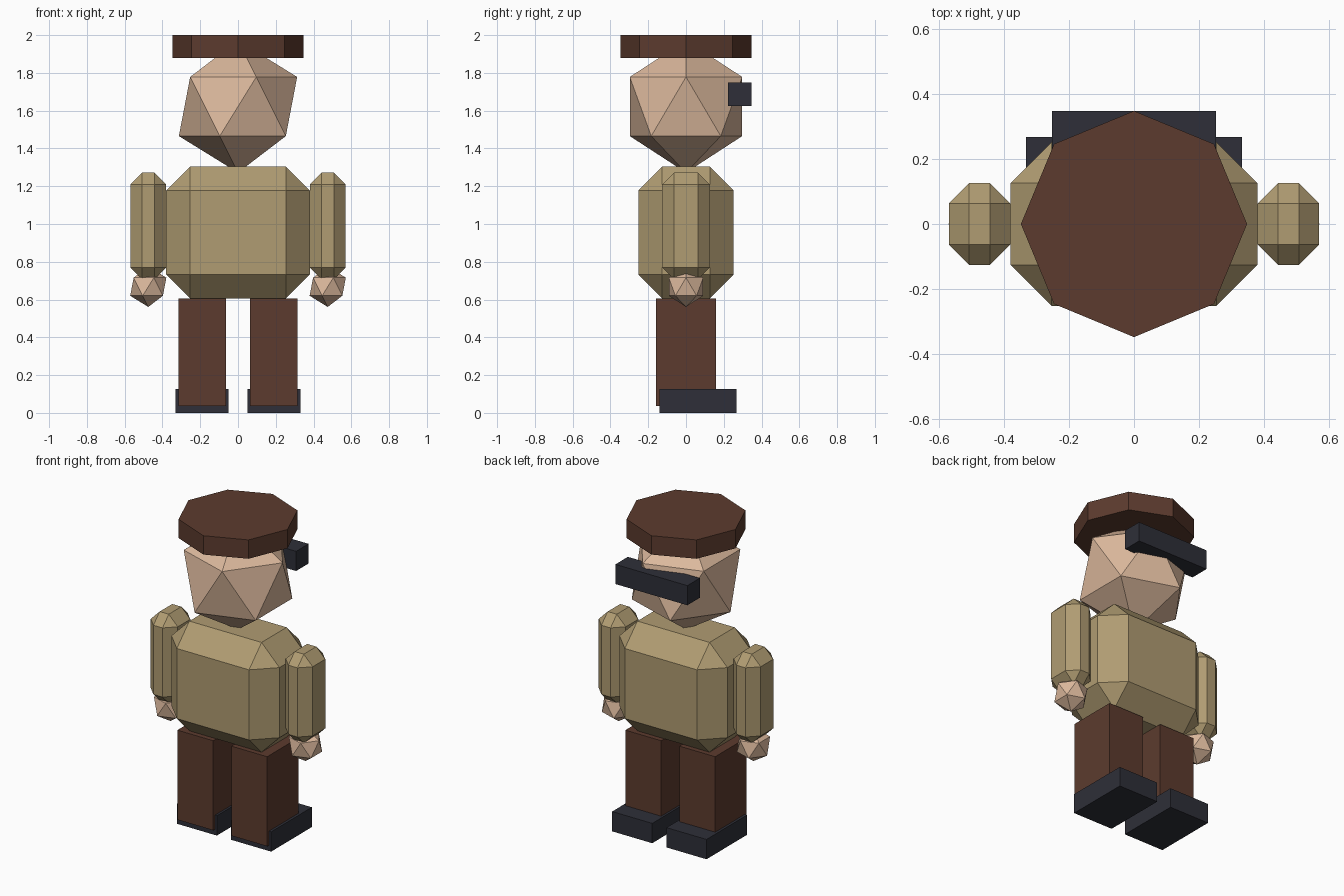
import bpy, bmesh
from mathutils import Matrix, Vector

if "Cube" in bpy.data.objects:
    bpy.data.objects.remove(bpy.data.objects["Cube"])


def material(name, rgb):
    # sRGB 0-255 to linear
    lin = [((c / 255 + 0.055) / 1.055) ** 2.4 for c in rgb]
    m = bpy.data.materials.new(name)
    m.diffuse_color = (*lin, 1)
    m.use_nodes = True
    m.node_tree.nodes["Principled BSDF"].inputs["Base Color"].default_value = m.diffuse_color
    return m


TAN = material("tan_cloth", (176, 156, 114))
BROWN = material("brown_cloth", (92, 59, 46))
SKIN = material("skin", (219, 184, 156))
DARK = material("dark_leather", (46, 47, 56))


def finish(name, bm, mat):
    mesh = bpy.data.meshes.new(name)
    bm.normal_update()
    bm.to_mesh(mesh)
    bm.free()
    mesh.materials.append(mat)
    obj = bpy.data.objects.new(name, mesh)
    bpy.context.collection.objects.link(obj)
    return obj


def box(name, lo, hi, mat, bevel=0):
    lo, hi = Vector(lo), Vector(hi)
    bm = bmesh.new()
    m = Matrix.Translation((lo + hi) / 2) @ Matrix.Diagonal((*(hi - lo), 1))
    bmesh.ops.create_cube(bm, size=1, matrix=m)
    if bevel:
        bmesh.ops.bevel(bm, geom=bm.edges[:], offset=bevel, segments=1,
                        affect='EDGES', profile=0.5)
    return finish(name, bm, mat)


def ball(name, centre, radius, mat):
    bm = bmesh.new()
    bmesh.ops.create_icosphere(bm, subdivisions=1, radius=radius,
                               matrix=Matrix.Translation(centre))
    return finish(name, bm, mat)


# Torso and head
box("torso", (-0.38, -0.252, 0.606), (0.38, 0.252, 1.304), TAN, 0.126)
ball("head", (0, 0, 1.622), 0.35, SKIN)

# Eight-sided flat cap, corners on the axes
bm = bmesh.new()
bmesh.ops.create_cone(bm, cap_ends=True, segments=8, radius1=0.348, radius2=0.348,
                      depth=0.12, matrix=Matrix.Translation((0, 0, 1.94)))
finish("cap", bm, BROWN)

# Bar across the head
box("head_bar", (-0.253, 0.223, 1.625), (0.253, 0.348, 1.75), DARK)

# Limbs, left and right
for side, s in (("left", -1), ("right", 1)):
    def limb(part, x0, x1, y0, y1, z0, z1, mat, bevel=0):
        a, b = sorted((s * x0, s * x1))
        box(f"{side}_{part}", (a, y0, z0), (b, y1, z1), mat, bevel)

    limb("arm", 0.38, 0.57, -0.126, 0.126, 0.707, 1.273, TAN, 0.063)
    limb("leg", 0.064, 0.316, -0.158, 0.158, 0.036, 0.606, BROWN)
    limb("shoe", 0.05, 0.332, -0.141, 0.268, 0, 0.126, DARK)
    ball(f"{side}_hand", (s * 0.475, 0, 0.668), 0.107, SKIN)
